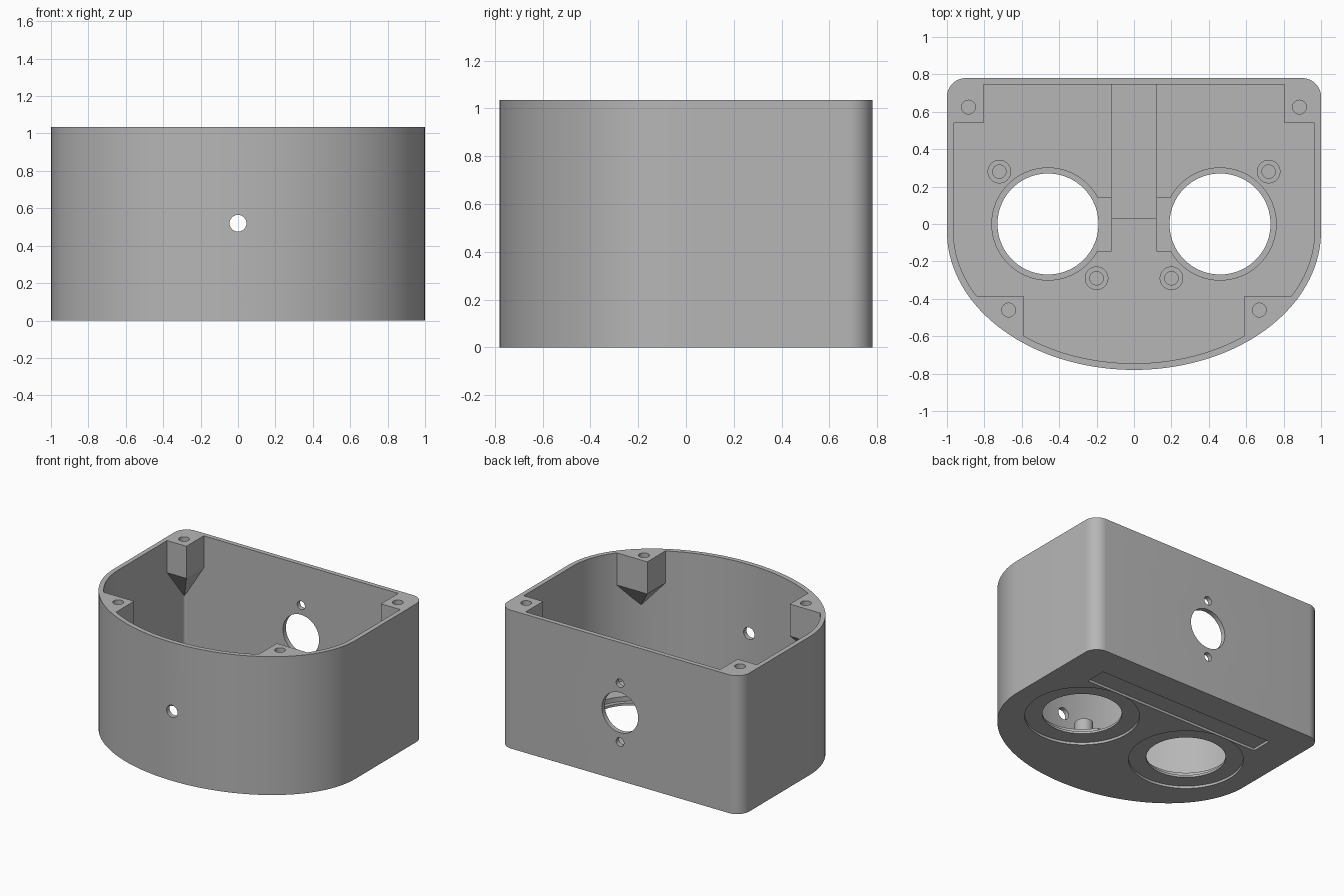
import bpy, bmesh, math
from mathutils import Matrix, Vector

cube = bpy.data.objects.get("Cube")
if cube:
    bpy.data.objects.remove(cube, do_unlink=True)

HEIGHT, WALL, FLOOR, LIP = 1.035, 0.035, 0.07, 0.035

grey = bpy.data.materials.new("plain grey")
grey.use_nodes = True
grey.diffuse_color = (0.47, 0.47, 0.47, 1)
grey.node_tree.nodes["Principled BSDF"].inputs["Base Color"].default_value = grey.diffuse_color


def finish(name, bm):
    bmesh.ops.recalc_face_normals(bm, faces=bm.faces)
    mesh = bpy.data.meshes.new(name)
    bm.to_mesh(mesh)
    bm.free()
    mesh.materials.append(grey)
    ob = bpy.data.objects.new(name, mesh)
    bpy.context.collection.objects.link(ob)
    return ob


def prism(name, points, z0, z1):
    """Extrude an outline between two heights."""
    bm = bmesh.new()
    face = bm.faces.new([bm.verts.new((x, y, z0)) for x, y in points])
    top = bmesh.ops.extrude_face_region(bm, geom=[face])["geom"]
    bmesh.ops.translate(bm, vec=(0, 0, z1 - z0),
                        verts=[v for v in top if isinstance(v, bmesh.types.BMVert)])
    return finish(name, bm)


def box(name, x0, x1, y0, y1, z0, z1):
    return prism(name, [(x0, y0), (x1, y0), (x1, y1), (x0, y1)], z0, z1)


def cylinder(name, start, end, radius, sides=32):
    a, b = Vector(start), Vector(end)
    turn = (b - a).to_track_quat('Z', 'Y').to_matrix().to_4x4()
    bm = bmesh.new()
    bmesh.ops.create_cone(bm, cap_ends=True, segments=sides, radius1=radius, radius2=radius,
                          depth=(b - a).length, matrix=Matrix.Translation((a + b) / 2) @ turn)
    return finish(name, bm)


def combine(target, tool, operation='DIFFERENCE'):
    """Apply a boolean and remove the tool object."""
    mod = target.modifiers.new("cut", 'BOOLEAN')
    mod.object, mod.operation, mod.solver = tool, operation, 'EXACT'
    bpy.ops.object.select_all(action='DESELECT')
    bpy.context.view_layer.objects.active = target
    target.select_set(True)
    bpy.ops.object.modifier_apply(modifier=mod.name)
    bpy.data.objects.remove(tool, do_unlink=True)


def outline(inset, corner):
    """Half-ellipse front joined to a straight back with rounded corners."""
    a, b, back, spring = 1 - inset, 0.74 - inset, 0.78 - inset, -0.04
    pts = [(a * math.cos(t), spring + b * math.sin(t))
           for t in (math.pi * (1 + i / 72) for i in range(73))]
    for sign, first in ((1, 0), (-1, 90)):
        for i in range(13):
            t = math.radians(first + i * 7.5)
            pts.append((sign * (a - corner) + corner * math.cos(t),
                        back - corner + corner * math.sin(t)))
    return pts


def boss(x, y, far_x, far_y, shoulder, tip):
    """Corner block whose underside tapers to a point in the wall."""
    bm = bmesh.new()
    corners = [(x, y), (far_x, y), (far_x, far_y), (x, far_y)]
    top = [bm.verts.new((px, py, 1.3)) for px, py in corners]
    low = [bm.verts.new((px, py, tip if i == 2 else shoulder))
           for i, (px, py) in enumerate(corners)]
    bm.faces.new(top)
    for i in range(4):
        j = (i + 1) % 4
        bm.faces.new((top[i], top[j], low[j], low[i]))
    bm.faces.new((low[0], low[1], low[2]))
    bm.faces.new((low[0], low[2], low[3]))
    return finish("boss_helper", bm)


# Cavity shape, with bosses and floor posts left standing
housing = prism("housing", outline(0, 0.1), 0, HEIGHT)
cavity = prism("cavity", outline(WALL, 0.02), FLOOR, 1.2)
for s in (1, -1):
    combine(cavity, boss(s * 0.805, 0.54, s, 0.79, 0.795, 0.485))
    combine(cavity, boss(s * 0.59, -0.385, s, -0.75, 0.795, 0.3))
    for x, y in ((0.72, 0.28), (0.2, -0.29)):
        combine(cavity, cylinder("post", (s * x, y, 0), (s * x, y, 0.17), 0.063))
combine(housing, cavity)

# Shallow floor channel and pockets beside the round openings
combine(housing, box("channel", -0.12, 0.12, 0.03, 0.745, 0.05, 0.2))
for s in (1, -1):
    x = s * 0.46
    pocket = cylinder("pocket", (x, 0, LIP), (x, 0, 0.3), 0.3, 96)
    tab = box("tab", *sorted((s * 0.12, s * 0.3)), -0.145, 0.14, LIP, 0.1)
    combine(housing, tab)
    combine(housing, pocket)
    # Round openings with a shallow recess underneath
    combine(housing, cylinder("recess", (x, 0, -0.1), (x, 0, 0.018), 0.39, 96))
    combine(housing, cylinder("opening", (x, 0, -0.1), (x, 0, 0.3), 0.27, 96))
    # Screw holes in bosses and posts
    for hx, hy in ((0.885, 0.625), (0.67, -0.46)):
        combine(housing, cylinder("hole", (s * hx, hy, 0.85), (s * hx, hy, 1.2), 0.037))
    for hx, hy in ((0.72, 0.28), (0.2, -0.29)):
        combine(housing, cylinder("hole", (s * hx, hy, 0.06), (s * hx, hy, 0.3), 0.036))

# Long recess under the floor near the back
combine(housing, box("slot", -0.735, 0.735, 0.39, 0.55, -0.1, 0.018))

# Front cable hole, back opening and its two screw holes
combine(housing, cylinder("front_hole", (0, -1, 0.52), (0, -0.6, 0.52), 0.045))
for z, r in ((0.51, 0.15), (0.73, 0.032), (0.29, 0.032)):
    combine(housing, cylinder("back_hole", (0, 0.6, z), (0, 1, z), r, 48))

bpy.ops.object.select_all(action='DESELECT')
housing.select_set(True)
bpy.context.view_layer.objects.active = housing
bpy.ops.object.shade_smooth_by_angle(angle=math.radians(30))
